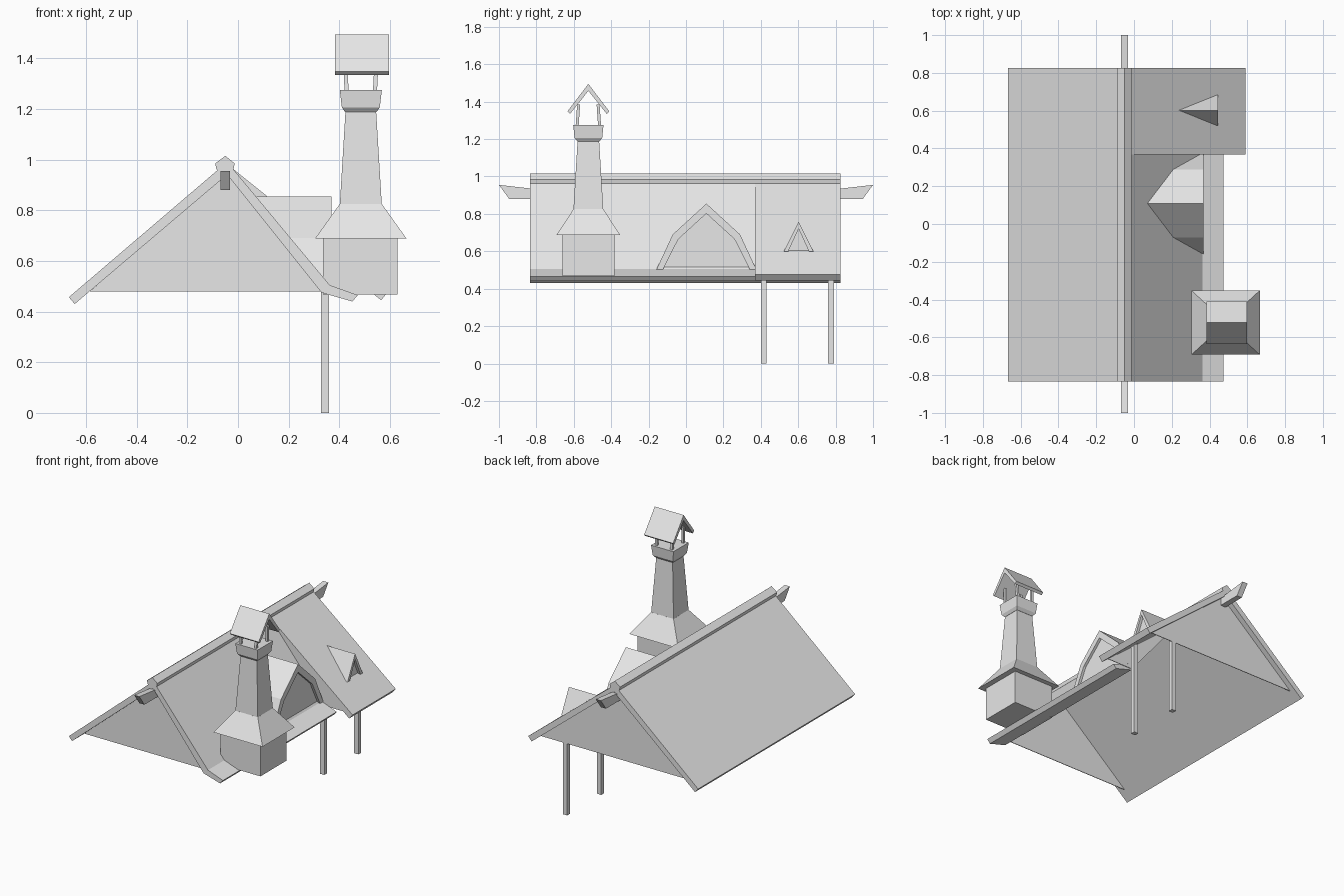
import bpy
import bmesh

cube = bpy.data.objects.get("Cube")
if cube:
    bpy.data.objects.remove(cube, do_unlink=True)

grey = bpy.data.materials.new("plain_grey")
grey.use_nodes = True
grey.diffuse_color = (0.8, 0.8, 0.8, 1)
grey.node_tree.nodes["Principled BSDF"].inputs["Base Color"].default_value = (0.8, 0.8, 0.8, 1)


def skin(name, rings):
    """Join closed rings of equal length into one capped solid."""
    bm = bmesh.new()
    loops = [[bm.verts.new(p) for p in ring] for ring in rings]
    n = len(loops[0])
    for low, high in zip(loops, loops[1:]):
        for i in range(n):
            j = (i + 1) % n
            bm.faces.new((low[i], low[j], high[j], high[i]))
    bm.faces.new(loops[0])
    bm.faces.new(loops[-1])
    bmesh.ops.recalc_face_normals(bm, faces=bm.faces)
    mesh = bpy.data.meshes.new(name)
    bm.to_mesh(mesh)
    bm.free()
    mesh.materials.append(grey)
    obj = bpy.data.objects.new(name, mesh)
    bpy.context.collection.objects.link(obj)
    return obj


def along_y(name, profile, y0, y1):
    """Extrude an (x, z) profile along y."""
    return skin(name, [[(x, y, z) for x, z in profile] for y in (y0, y1)])


def along_x(name, profile, front, back):
    """Extrude a (y, z) profile along x; back gives x for a height."""
    return skin(name, [[(front, y, z) for y, z in profile],
                       [(back(z), y, z) for y, z in profile]])


def tower(name, cx, cy, levels):
    """Stack rectangular (z, half x, half y) sections."""
    return skin(name, [[(cx + sx * hx, cy + sy * hy, z)
                        for sx, sy in ((-1, -1), (1, -1), (1, 1), (-1, 1))]
                       for z, hx, hy in levels])


def mirrored(half, mid):
    """Complete a half profile of (offset, z) whose first point is the peak."""
    return [(mid - d, z) for d, z in reversed(half[1:])] + [(mid + d, z) for d, z in half]


FRONT, BACK, STEP, RIDGE = -.835, .826, .369, -.05

# Roof slabs: plain left slope, flared right slope, wider porch slope
along_y("left_roof", [(RIDGE, .985), (-.668, .457), (-.645, .43), (RIDGE, .935)], FRONT, BACK)
along_y("right_roof", [(RIDGE, 1.0), (.362, .505), (.473, .465), (.452, .44), (.33, .475),
                       (RIDGE, .95)], FRONT, STEP)
along_y("porch_roof", [(RIDGE, .988), (.59, .475), (.565, .445), (RIDGE, .943)], STEP, BACK)
along_y("ridge_cap", [(RIDGE, 1.015), (-.013, .985), (-.018, .962), (RIDGE, .94),
                      (-.085, .962), (-.09, .985)], FRONT, BACK)

# Thin gable walls and the cheek where the slopes part
along_y("front_gable", [(-.585, .48), (.33, .48), (RIDGE, .95)], -.792, -.788)
along_y("back_gable", [(-.585, .48), (.522, .48), (RIDGE, .945)], .786, .79)
along_y("porch_cheek", [(-.02, .92), (.33, .48), (.522, .48)], STEP + .002, STEP + .006)

# Tapered ridge beam ends
for side, label in ((-1, "front"), (1, "back")):
    beam = [(1, .955), (.945, .88), (.78, .88), (.78, .93)]
    skin(label + "_ridge_beam", [[(RIDGE + dx, side * y, z) for y, z in beam]
                                 for dx in (-.019, .019)])

# Porch posts
for y, label in ((.415, "front"), (.775, "back")):
    tower(label + "_porch_post", .343, y, [(0, .016, .015), (.65, .016, .015)])


# Dormers run back until they meet the slope behind them
def main_slope(z):
    return -.015 + (.965 - z) / 1.222 - .004


def porch_slope(z):
    return -.013 + (.959 - z) / .802 - .004


def dormer(name, mid, outer, inner, front, wall, slope):
    shell = mirrored(outer, mid) + mirrored(inner, mid)[::-1]
    along_x(name + "_roof", shell, front, lambda z: min(front - .003, slope(z)))
    along_x(name + "_wall", mirrored(inner, mid), wall,
            lambda z: min(wall - .005, slope(z)))


dormer("large_dormer", .109, [(0, .855), (.18, .69), (.267, .503)],
       [(0, .802), (.15, .665), (.232, .503)], .369, .352, main_slope)
dormer("small_dormer", .602, [(0, .757), (.08, .598)],
       [(0, .72), (.056, .598)], .446, .428, porch_slope)

# Chimney: base, sloped shoulder, tapered shaft, collar
CX, CY = .485, -.522
tower("chimney_base", CX - .003, CY, [(.468, .147, .139), (.69, .147, .139)])
tower("chimney_shoulder", CX, CY, [(.688, .181, .17), (.825, .083, .08)])
tower("chimney_shaft", CX, CY, [(.82, .083, .08), (1.2, .06, .057)])
tower("chimney_collar", CX, CY, [(1.188, .062, .059), (1.207, .075, .074), (1.275, .083, .081)])

# Chimney hood on four posts
for sx in (-1, 1):
    for sy in (-1, 1):
        skin("hood_post", [[(CX + sx * dx + a, CY + sy * dy + b, z)
                            for a, b in ((-.008, -.008), (.008, -.008), (.008, .008), (-.008, .008))]
                           for z, dx, dy in ((1.27, .056, .06), (1.385, .062, .052))])
hood = mirrored([(0, 1.495), (.112, 1.348), (.098, 1.335)], CY)
along_x("chimney_hood", hood + [(CY, 1.458)], .383, lambda z: .597)
